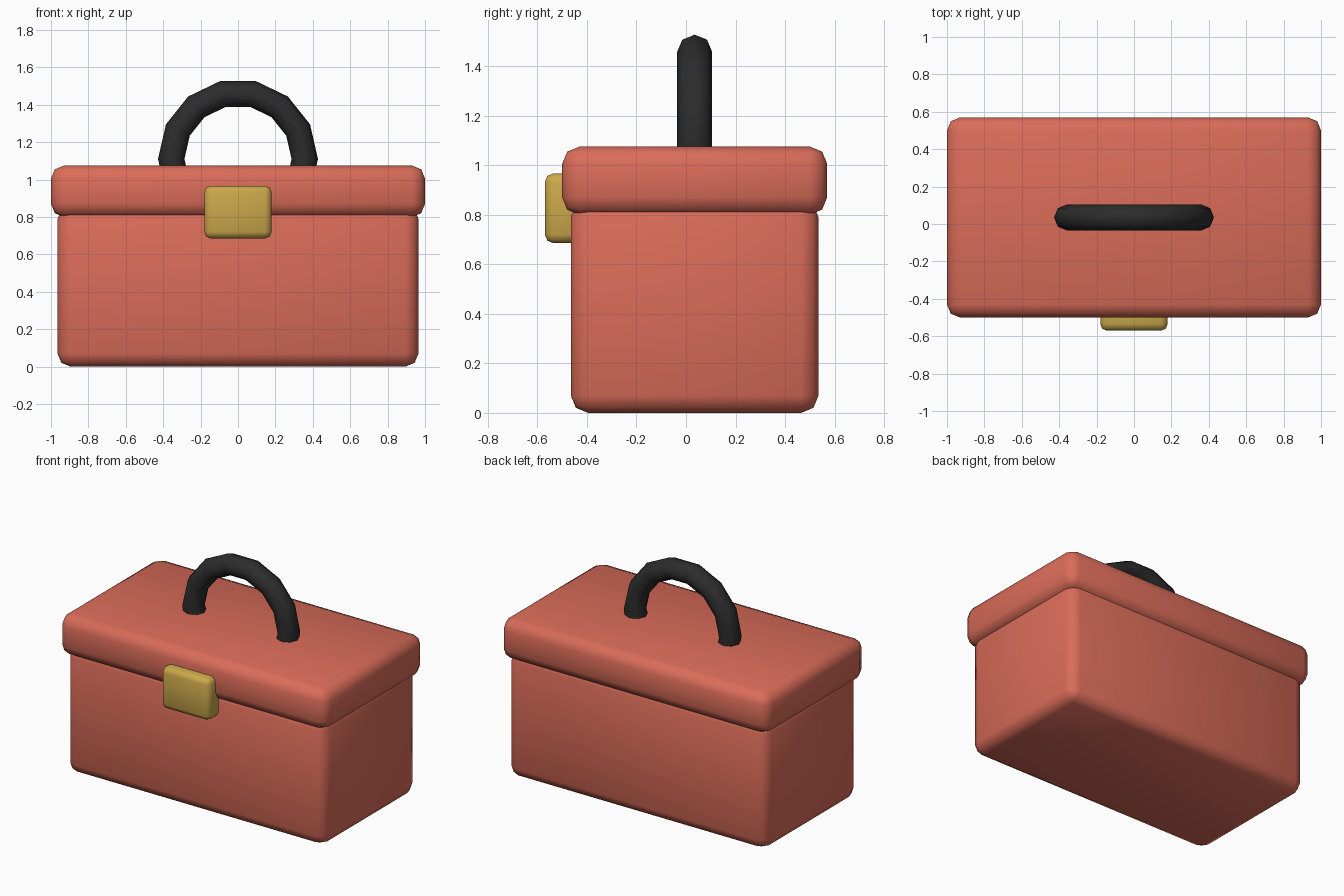
import bpy
from math import radians

default = bpy.data.objects.get("Cube")
if default:
    bpy.data.objects.remove(default, do_unlink=True)


def material(name, rgb):
    mat = bpy.data.materials.new(name)
    mat.use_nodes = True
    color = (*rgb, 1.0)
    mat.diffuse_color = color
    mat.node_tree.nodes["Principled BSDF"].inputs["Base Color"].default_value = color
    return mat


red = material("coral red", (0.70, 0.15, 0.10))
gold = material("brass gold", (0.59, 0.39, 0.07))
black = material("soft black", (0.025, 0.025, 0.025))


def rounded_box(name, low, high, radius, mat):
    """Box between two corners with rounded, smoothly shaded edges."""
    center = [(a + b) / 2 for a, b in zip(low, high)]
    bpy.ops.mesh.primitive_cube_add(size=1, location=center)
    box = bpy.context.object
    box.name = name
    box.scale = [b - a for a, b in zip(low, high)]
    bpy.ops.object.transform_apply(location=False, rotation=False, scale=True)
    bevel = box.modifiers.new("Rounded edges", "BEVEL")
    bevel.width = radius
    bevel.segments = 2
    box.data.materials.append(mat)
    bpy.ops.object.shade_smooth()
    return box


# Case and overhanging lid
rounded_box("box_body", (-0.965, -0.465, 0), (0.965, 0.535, 0.86), 0.07, red)
rounded_box("lid", (-1, -0.5, 0.80), (1, 0.57, 1.075), 0.07, red)

# Front clasp, set into the case
rounded_box("clasp", (-0.18, -0.57, 0.685), (0.18, -0.40, 0.967), 0.035, gold)

# Handle: upright ring whose lower half sits inside the case
bpy.ops.mesh.primitive_torus_add(
    major_segments=14, minor_segments=8, major_radius=0.357, minor_radius=0.0705,
    location=(0, 0.035, 1.11), rotation=(radians(90), 0, 0))
handle = bpy.context.object
handle.name = "handle"
handle.data.materials.append(black)
bpy.ops.object.shade_smooth()
